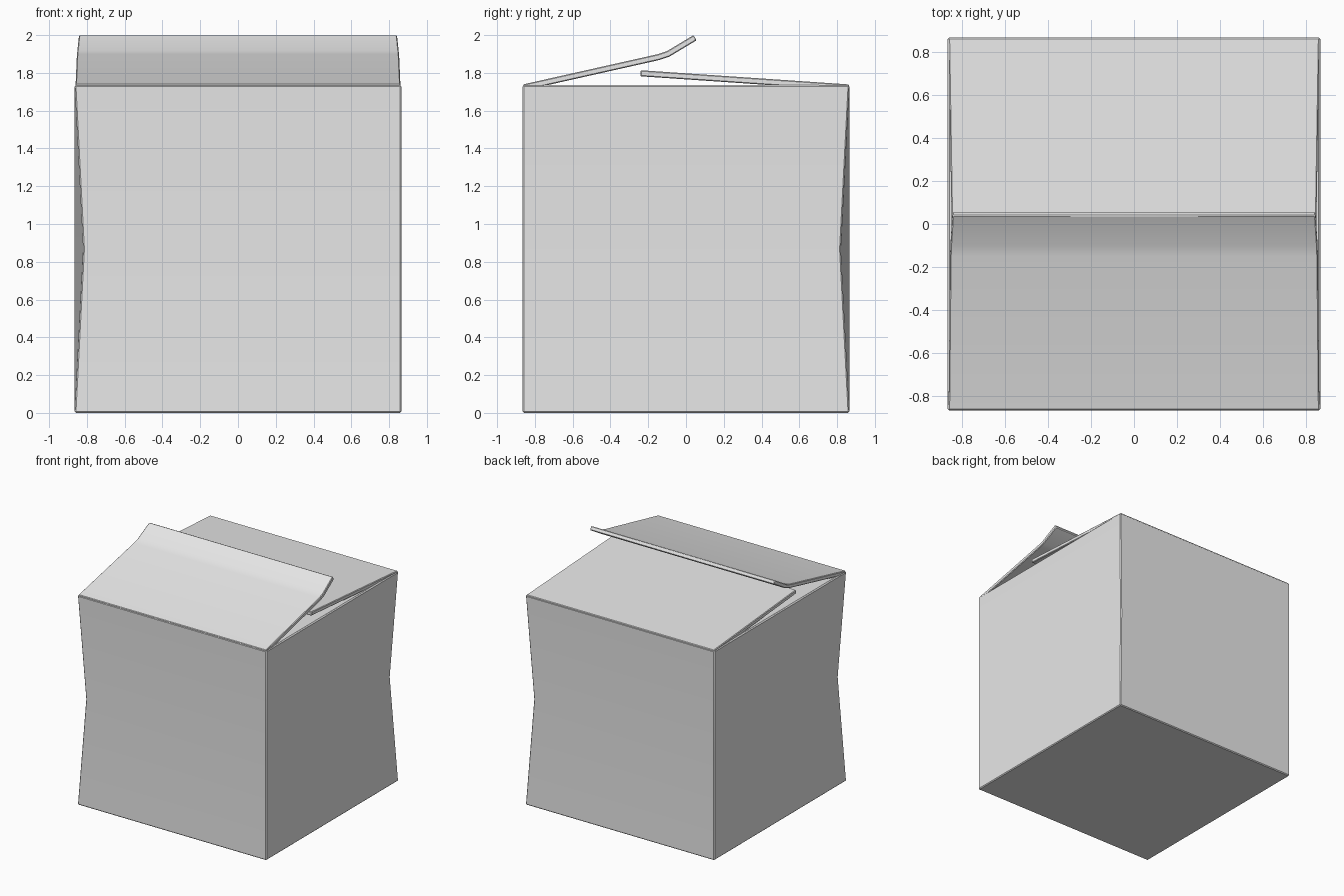
import bpy, bmesh, math
from mathutils import Matrix

cube = bpy.data.objects.get("Cube")
if cube:
    bpy.data.objects.remove(cube, do_unlink=True)

HALF, TOP, THICK = 0.865, 1.734, 0.032
DENT = 0.045

grey = bpy.data.materials.new("light_grey_card")
grey.use_nodes = True
colour = (0.8, 0.8, 0.8, 1)
grey.diffuse_color = colour
grey.node_tree.nodes["Principled BSDF"].inputs["Base Color"].default_value = colour


def finish(name, bm, bevel):
    """Turn a sheet into a thick card part with softened edges."""
    mesh = bpy.data.meshes.new(name)
    bm.to_mesh(mesh)
    bm.free()
    mesh.materials.append(grey)
    obj = bpy.data.objects.new(name, mesh)
    bpy.context.collection.objects.link(obj)
    bpy.ops.object.select_all(action='DESELECT')
    obj.select_set(True)
    bpy.context.view_layer.objects.active = obj
    solid = obj.modifiers.new("thickness", 'SOLIDIFY')
    solid.thickness, solid.offset = THICK, -1
    soft = obj.modifiers.new("soft_edges", 'BEVEL')
    soft.width, soft.segments = bevel, 1
    soft.limit_method, soft.angle_limit = 'ANGLE', math.radians(50)
    for mod in (solid, soft):
        bpy.ops.object.modifier_apply(modifier=mod.name)
    bpy.ops.object.shade_smooth_by_angle(angle=math.radians(35))
    return obj


def flap(name, profile, turn):
    """Ribbon of (distance, height, half width) steps, hinged at the front, turned about z."""
    bm = bmesh.new()
    rows = [[bm.verts.new((s * w, d, z)) for s in (-1, 1)] for d, z, w in profile]
    for (l0, r0), (l1, r1) in zip(rows, rows[1:]):
        bm.faces.new((l0, r0, r1, l1))
    bm.transform(Matrix.Rotation(math.radians(turn), 4, 'Z'))
    return finish(name, bm, 0.005)


# Box body: open top, two opposite upright edges pushed in at mid height
bm = bmesh.new()
bmesh.ops.create_cube(bm, size=1)
bmesh.ops.scale(bm, vec=(2 * HALF, 2 * HALF, TOP), verts=bm.verts)
bmesh.ops.translate(bm, vec=(0, 0, TOP / 2), verts=bm.verts)
bmesh.ops.bisect_plane(bm, geom=bm.verts[:] + bm.edges[:] + bm.faces[:],
                       plane_co=(0, 0, TOP / 2), plane_no=(0, 0, 1))
for v in bm.verts:
    if abs(v.co.z - TOP / 2) < 0.01 and v.co.x * v.co.y > 0:
        v.co.x -= math.copysign(DENT, v.co.x)
        v.co.y -= math.copysign(DENT, v.co.y)
lid = [f for f in bm.faces if f.normal.z > 0.9]
bmesh.ops.delete(bm, geom=lid, context='FACES')
finish("box_body", bm, 0.007)

# Side flaps folded nearly flat under the others
for name, turn in (("side_flap_left", 90), ("side_flap_right", 270)):
    flap(name, [(-0.861, 1.736, 0.855), (-0.04, 1.722, 0.84)], turn)

# Back flap resting slightly raised
flap("back_flap", [(-0.863, 1.739, 0.86), (0.24, 1.814, 0.842)], 180)

# Front flap lifted, with a bent lip
flap("front_flap", [(-0.863, 1.739, 0.86), (-0.15, 1.899, 0.853),
                    (-0.1, 1.916, 0.851), (0.04, 2.0, 0.842)], 0)
